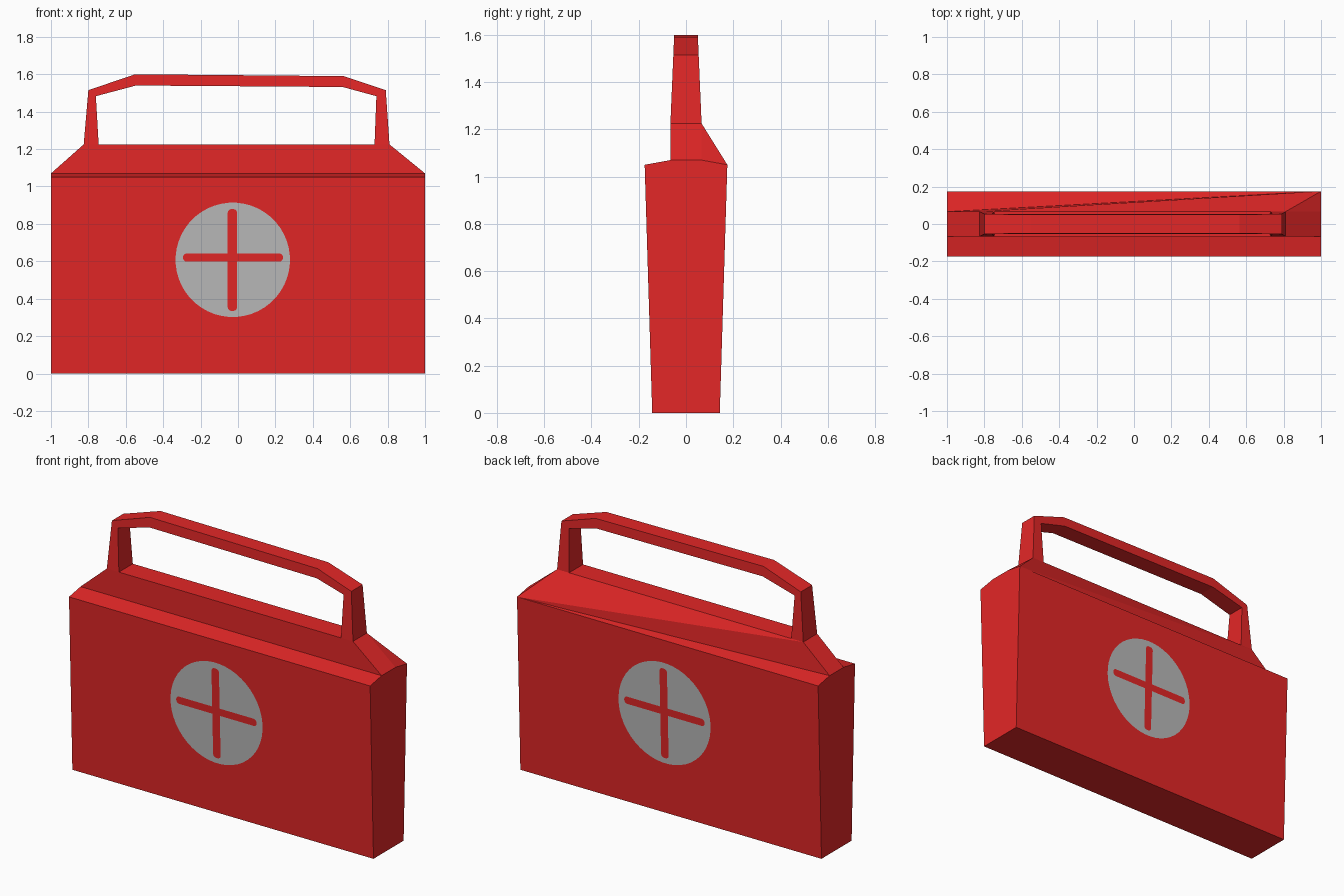
import bpy, bmesh, math

if "Cube" in bpy.data.objects:
    bpy.data.objects.remove(bpy.data.objects["Cube"])


def material(name, rgb):
    m = bpy.data.materials.new(name)
    m.diffuse_color = (*rgb, 1)
    m.use_nodes = True
    m.node_tree.nodes["Principled BSDF"].inputs["Base Color"].default_value = m.diffuse_color
    return m


RED = material("case red", (0.77, 0.02, 0.02))
GREY = material("badge grey", (0.49, 0.49, 0.49))


def add_object(name, verts, faces, mat, recalc=True):
    me = bpy.data.meshes.new(name)
    me.from_pydata(verts, [], faces)
    me.materials.append(mat)
    if recalc:
        bm = bmesh.new()
        bm.from_mesh(me)
        bmesh.ops.recalc_face_normals(bm, faces=bm.faces)
        bm.to_mesh(me)
        bm.free()
    ob = bpy.data.objects.new(name, me)
    bpy.context.collection.objects.link(ob)
    return ob


# Case: four levels of rectangles (half depth, height, left x, right x)
BOTTOM, RIM, STEP, RIDGE = 0, 4, 8, 12
levels = [(0.143, 0.0, -1, 1), (0.175, 1.05, -1, 1),
          (0.066, 1.07, -1, 1), (0.066, 1.225, -0.825, 0.81)]
verts = []
for d, z, l, r in levels:
    verts += [(l, -d, z), (r, -d, z), (r, d, z), (l, d, z)]

faces = [(0, 1, 2, 3), (12, 13, 14, 15),             # floor and ridge top
         (0, 1, 5, 4), (2, 3, 7, 6),                 # front and back walls
         (1, 2, 6, 10, 9, 5), (3, 0, 4, 8, 11, 7),   # end walls
         (9, 10, 14, 13), (11, 8, 12, 15),           # sloped shoulder ends
         (4, 5, 9), (4, 9, 8), (8, 9, 13, 12)]       # front ledge and riser
# Back shoulder fans out from the right rear rim corner
fan = [10, 14, 15, 11, 7]
faces += [(6, a, b) for a, b in zip(fan, fan[1:])]
add_object("case", verts, faces, RED)

# Handle: outer and inner outline, tapering in depth with height
outer = [(-0.825, 1.225), (-0.80, 1.515), (-0.55, 1.60),
         (0.565, 1.59), (0.79, 1.515), (0.81, 1.225)]
inner = [(-0.745, 1.225), (-0.76, 1.483), (-0.545, 1.54),
         (0.56, 1.532), (0.74, 1.483), (0.73, 1.225)]
hv, hf = [], []
for (ox, oz), (ix, iz) in zip(outer, inner):
    for x, z, s in ((ox, oz, -1), (ox, oz, 1), (ix, iz, 1), (ix, iz, -1)):
        hv.append((x, s * (0.066 - 0.016 * (z - 1.225) / 0.375), z))
for i in range(len(outer) - 1):
    for k in range(4):
        n = (k + 1) % 4
        hf.append((4 * i + k, 4 * i + n, 4 * i + 4 + n, 4 * i + 4 + k))
add_object("handle", hv, hf, RED)


def capsule(cx, cz, half_x, half_z, r, steps=8):
    """Outline of a rounded bar, or a disc when both halves equal r."""
    pts = []
    for i in range(4 * steps):
        a = 2 * math.pi * (i + 0.5) / (4 * steps)
        c, s = math.cos(a), math.sin(a)
        pts.append((cx + math.copysign(half_x - r, c) + r * c,
                    cz + math.copysign(half_z - r, s) + r * s))
    return pts


def plate(name, outline, offset, side, mat):
    """Thin sheet lying on the leaning front (side 1) or back (side -1) wall."""
    pts = [(side * x, -side * (0.143 + 0.032 * z / 1.05 + offset), z)
           for x, z in outline]
    add_object(name, pts, [tuple(range(len(pts)))], mat, recalc=False)


# Badge: grey disc with a red rounded cross, on both walls
for label, side in (("front", 1), ("back", -1)):
    plate(label + "_badge_disc",
          capsule(-0.028, 0.608, 0.306, 0.306, 0.306, 12), 0.002, side, GREY)
    plate(label + "_cross_upright",
          capsule(-0.03, 0.607, 0.025, 0.272, 0.02), 0.004, side, RED)
    plate(label + "_cross_bar",
          capsule(-0.027, 0.62, 0.267, 0.022, 0.02), 0.0045, side, RED)
